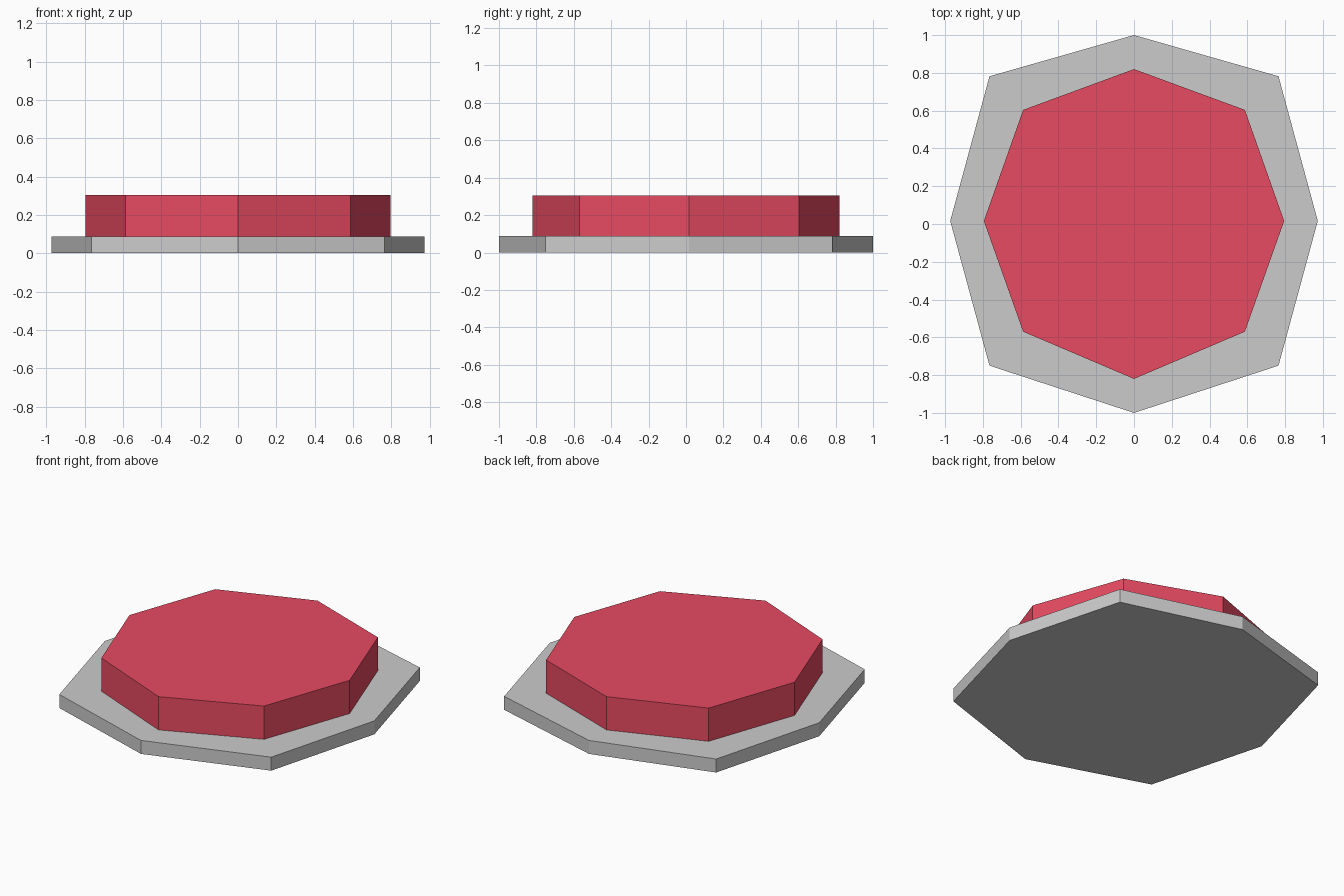
import bpy, bmesh

if "Cube" in bpy.data.objects:
    bpy.data.objects.remove(bpy.data.objects["Cube"])

def octagonal_prism(name, half_profile, z0, z1):
    """Mirror a right-hand half profile (bottom to top) about x = 0 and extrude it."""
    left = [(-x, y) for x, y in reversed(half_profile) if x > 0]
    bm = bmesh.new()
    face = bm.faces.new([bm.verts.new((x, y, z0)) for x, y in half_profile + left])
    top = bmesh.ops.extrude_face_region(bm, geom=[face], use_keep_orig=True)["geom"]
    bmesh.ops.translate(bm, vec=(0, 0, z1 - z0),
                        verts=[v for v in top if isinstance(v, bmesh.types.BMVert)])
    bmesh.ops.recalc_face_normals(bm, faces=bm.faces)
    mesh = bpy.data.meshes.new(name)
    bm.to_mesh(mesh)
    bm.free()
    obj = bpy.data.objects.new(name, mesh)
    bpy.context.collection.objects.link(obj)
    return obj

# Grey base plate
octagonal_prism("base_plate",
                [(0, -1.0), (0.765, -0.75), (0.973, 0.016), (0.765, 0.782), (0, 1.0)],
                0.0, 0.088)

# Red button cap
button = octagonal_prism("button_cap",
                         [(0, -0.82), (0.587, -0.57), (0.795, 0.016), (0.587, 0.604), (0, 0.82)],
                         0.088, 0.305)
red = bpy.data.materials.new("button_red")
red.diffuse_color = (0.8, 0.07, 0.12, 1)
red.use_nodes = True
red.node_tree.nodes["Principled BSDF"].inputs["Base Color"].default_value = red.diffuse_color
button.data.materials.append(red)
